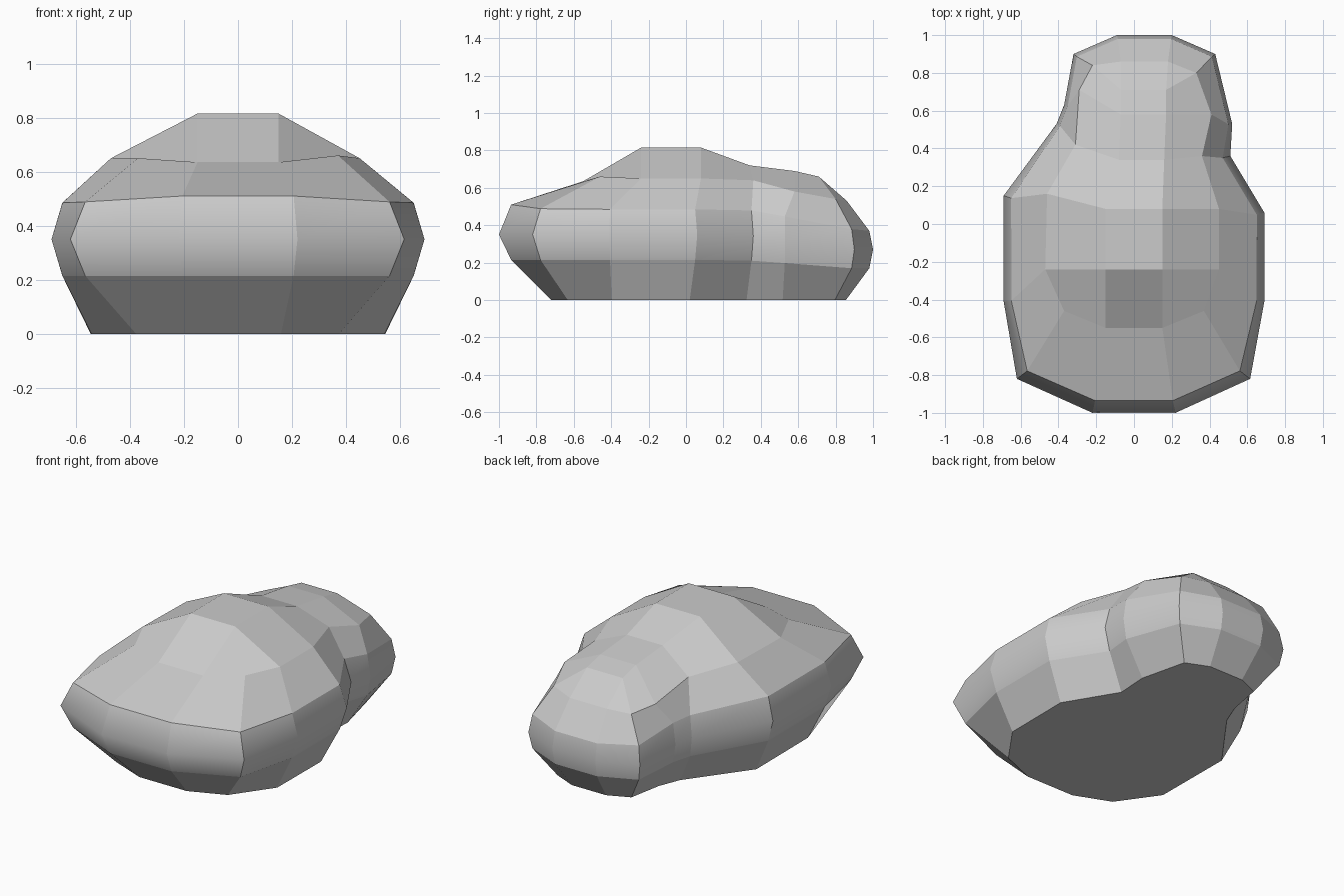
import bpy, bmesh
from mathutils import Vector

if "Cube" in bpy.data.objects:
    bpy.data.objects.remove(bpy.data.objects["Cube"])

# widest outline of the rock, counter-clockwise from the front left
outline = [Vector(p) for p in (
    (-.22, -1), (.22, -1), (.615, -.82), (.69, -.41), (.69, .06), (.51, .36),
    (.52, .53), (.43, .9), (.2, 1), (-.09, 1), (-.32, .9), (-.37, .63),
    (-.41, .53), (-.69, .15), (-.69, -.41), (-.62, -.82))]
N = len(outline)

# rim of the crown, one point per outline corner
rim = [(-.15, -.55, .635), (.15, -.55, .635), (.37, -.46, .66), (.45, -.24, .65),
       (.45, .08, .65), (.36, .36, .64), (.41, .58, .58), (.33, .80, .54),
       (.18, .86, .53), (-.07, .86, .53), (-.22, .84, .53), (-.29, .71, .56),
       (-.31, .42, .62), (-.46, .16, .65), (-.47, -.24, .65), (-.37, -.46, .65)]

# ridge along the top: y, z, left x, right x
ridge = [(-.24, .815, -.15, .15), (.08, .815, -.15, .15), (.34, .72, -.08, .16),
         (.58, .69, -.07, .17), (.71, .66, -.07, .17)]


def lerp_y(y, y0, y1, a, b):
    t = min(1, max(0, (y - y0) / (y1 - y0)))
    return a + (b - a) * t


def inset(i, d):
    """Move outline corner i inward by d, mitred between its two sides."""
    p = outline[i]
    a = (p - outline[i - 1]).normalized()
    b = (outline[(i + 1) % N] - p).normalized()
    na, nb = Vector((-a.y, a.x)), Vector((-b.y, b.x))
    return p + (na + nb) * d / (1 + na.dot(nb))


bm = bmesh.new()


def ring(offset, height):
    verts = []
    for i, p in enumerate(outline):
        q = inset(i, offset(p.y))
        verts.append(bm.verts.new((q.x, q.y, height(p.y))))
    return verts


# base, lower belt, waist and shoulder rings
base = ring(lambda y: lerp_y(y, -.85, -.4, .28, .145), lambda y: 0)
low = ring(lambda y: lerp_y(y, -.9, -.4, .065, .04) if y < .5 else .02,
           lambda y: lerp_y(y, .3, .9, .215, .17))
mid = ring(lambda y: 0, lambda y: lerp_y(y, .3, .9, .35, .27))
shoulder = ring(lambda y: lerp_y(y, -.9, -.4, .065, .04) if y < .5 else .02,
                lambda y: lerp_y(y, -.95, -.8, .51, .485) if y < .3
                else lerp_y(y, .3, .95, .49, .37))
crown = [bm.verts.new(p) for p in rim]

# side bands
for k, (a, b) in enumerate(((base, low), (low, mid), (mid, shoulder), (shoulder, crown))):
    for i in range(N):
        j = (i + 1) % N
        f = bm.faces.new((a[i], a[j], b[j], b[i]))
        f.smooth = k in (1, 2)
bm.faces.new(base[::-1])

# crown facets rising to the ridge
L = [bm.verts.new((l, y, z)) for y, z, l, r in ridge]
R = [bm.verts.new((r, y, z)) for y, z, l, r in ridge]
c = crown
bm.faces.new((c[0], c[1], R[0], L[0]))
bm.faces.new((c[1], c[2], c[3], R[0]))
bm.faces.new((c[14], c[15], c[0], L[0]))
for i in range(4):
    bm.faces.new((L[i], R[i], R[i + 1], L[i + 1]))
    bm.faces.new((c[3 + i], c[4 + i], R[i + 1], R[i]))
    bm.faces.new((c[13 - i], c[14 - i], L[i], L[i + 1]))
bm.faces.new((c[7], c[8], R[4]))
bm.faces.new((c[8], c[9], L[4], R[4]))
bm.faces.new((c[9], c[10], L[4]))

# only the waist line is softened
waist = set(mid)
for e in bm.edges:
    e.smooth = e.verts[0] in waist and e.verts[1] in waist
bmesh.ops.recalc_face_normals(bm, faces=bm.faces)

mesh = bpy.data.meshes.new("boulder")
bm.to_mesh(mesh)
bm.free()
bpy.context.collection.objects.link(bpy.data.objects.new("boulder", mesh))
